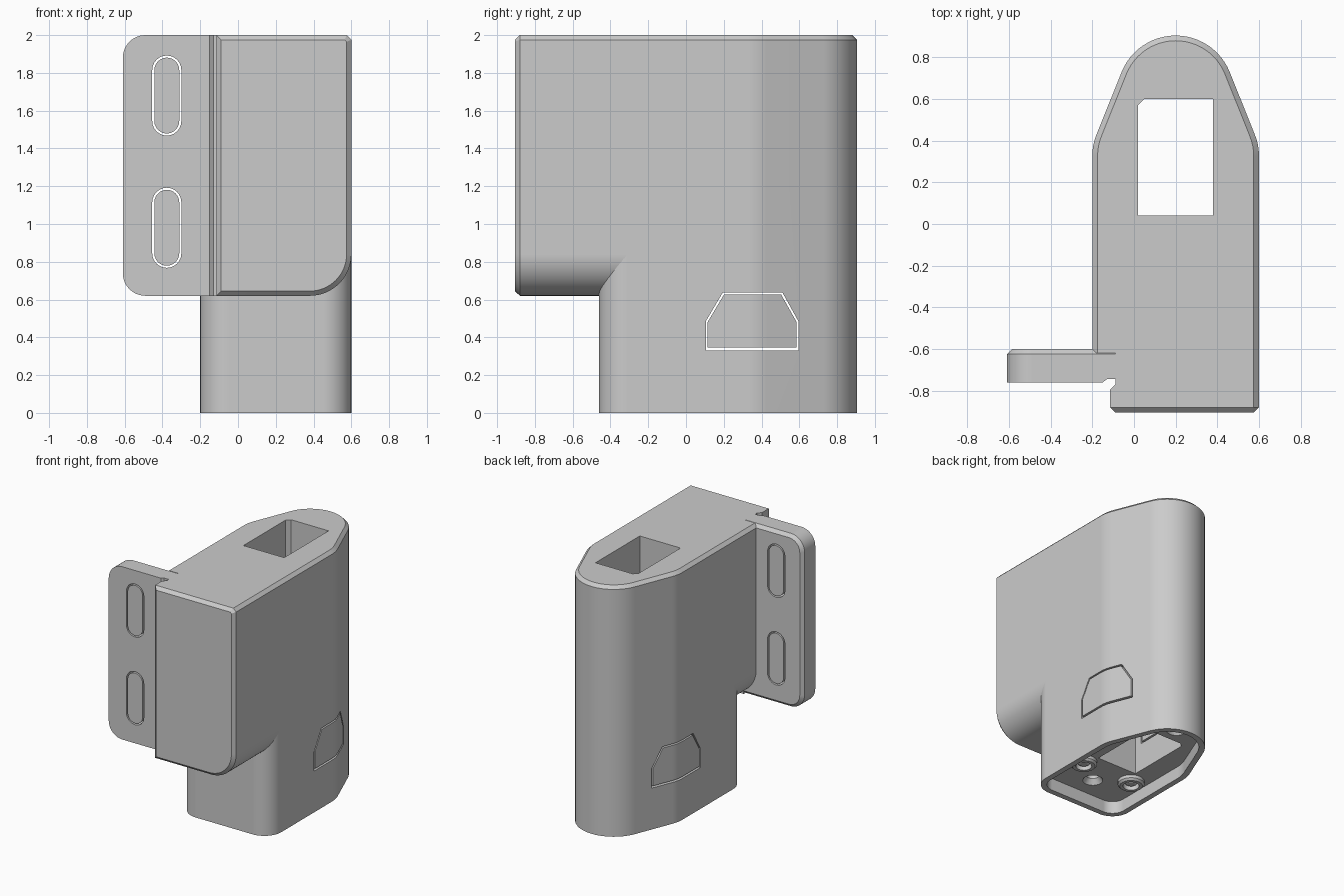
import bpy, bmesh
from math import sin, cos, pi, radians, atan2

cube = bpy.data.objects.get("Cube")
if cube:
    bpy.data.objects.remove(cube, do_unlink=True)

grey = bpy.data.materials.new("light_grey_plastic")
grey.use_nodes = True
COLOUR = (0.6, 0.6, 0.6, 1)
grey.diffuse_color = COLOUR
grey.node_tree.nodes["Principled BSDF"].inputs["Base Color"].default_value = COLOUR

BEVEL = 0.025
BASE_Z = 0.62


def loft(name, loops, ring=False):
    """Skin a list of equal-length point loops, capped or closed into a ring."""
    bm = bmesh.new()
    rows = [[bm.verts.new(p) for p in loop] for loop in loops]
    n = len(rows[0])
    pairs = list(zip(rows, rows[1:])) + ([(rows[-1], rows[0])] if ring else [])
    for a, b in pairs:
        for i in range(n):
            j = (i + 1) % n
            bm.faces.new((a[i], a[j], b[j], b[i]))
    if not ring:
        bm.faces.new(rows[0])
        bm.faces.new(rows[-1])
    bmesh.ops.recalc_face_normals(bm, faces=bm.faces)
    mesh = bpy.data.meshes.new(name)
    bm.to_mesh(mesh)
    bm.free()
    obj = bpy.data.objects.new(name, mesh)
    bpy.context.collection.objects.link(obj)
    mesh.materials.append(grey)
    return obj


def arc(cx, cy, r, start, end, steps):
    angles = [radians(start + (end - start) * i / steps) for i in range(steps + 1)]
    return [(cx + r * cos(a), cy + r * sin(a)) for a in angles]


def at_y(points, y):
    return [(a, y, b) for a, b in points]


def at_x(points, x):
    return [(x, a, b) for a, b in points]


def at_z(points, z):
    return [(a, b, z) for a, b in points]


def activate(obj):
    bpy.ops.object.select_all(action='DESELECT')
    obj.select_set(True)
    bpy.context.view_layer.objects.active = obj


def cut(obj, cutter):
    activate(obj)
    mod = obj.modifiers.new("cut", 'BOOLEAN')
    mod.operation = 'DIFFERENCE'
    mod.solver = 'EXACT'
    mod.object = cutter
    bpy.ops.object.modifier_apply(modifier=mod.name)
    bpy.data.objects.remove(cutter, do_unlink=True)


def finish(obj):
    activate(obj)
    bpy.ops.object.shade_smooth_by_angle(angle=radians(18))
    mod = obj.modifiers.new("even_shading", 'WEIGHTED_NORMAL')
    mod.keep_sharp = True


def body_profile(i):
    """Plan outline of the main body, inset by i: rounded front, tapered nose."""
    half = 0.4 - i
    bend_y = 0.38 - 0.19 * i
    taper = 22
    nose = arc(0, 0.625, 0.28 - i, taper, 90, 12)
    tx, ty = nose[0]
    dx, dy = tx - half, ty - bend_y
    p0, p2 = (half, bend_y - 0.05), (half + dx * 0.14, bend_y + dy * 0.14)
    bend = []
    for k in range(5):
        t = k / 4
        bend.append(tuple((1 - t) ** 2 * a + 2 * t * (1 - t) * b + t * t * c
                          for a, b, c in zip(p0, (half, bend_y), p2)))
    right = arc(0.25, -0.31, 0.15 - i, -90, 0, 12) + bend + nose
    left = [(-x, y) for x, y in reversed(right[:-1])]
    return [(x + 0.2, y) for x, y in right + left]


# Main body with a chamfered top
body = loft("main_body", [at_z(body_profile(0), 0),
                          at_z(body_profile(0), 2 - BEVEL),
                          at_z(body_profile(BEVEL), 2)])

# Recess in the underside, then the cable channel through the full height
cut(body, loft("recess_cutter", [at_z(body_profile(0.045), -0.1),
                                 at_z(body_profile(0.045), 0.1)]))
channel = [(0.02, 0.04), (0.38, 0.04), (0.38, 0.6), (0.05, 0.6), (0.02, 0.57)]
cut(body, loft("channel_cutter", [at_z(channel, -0.2), at_z(channel, 2.2)]))

# Countersunk holes on the centre line and plain screw holes at the sides
for y in (-0.24, 0.73):
    cut(body, loft("hole_cutter", [at_z(arc(0.2, y, r, 0, 345, 23), z)
                                   for r, z in ((0.09, 0.08), (0.045, 0.14), (0.045, 0.3))]))
for x in (-0.03, 0.43):
    cut(body, loft("hole_cutter", [at_z(arc(x, -0.07, 0.06, 0, 345, 23), z)
                                   for z in (0.05, 0.3)]))

# Thin outline groove of the side knockouts, through both walls
outer = [(0.105, 0.33), (0.595, 0.33), (0.595, 0.485), (0.51, 0.638), (0.195, 0.638), (0.105, 0.485)]
inner = [(0.115, 0.345), (0.585, 0.345), (0.585, 0.482), (0.504, 0.626), (0.201, 0.626), (0.115, 0.482)]
cut(body, loft("knockout_cutter", [at_x(outer, -0.4), at_x(outer, 0.8),
                                   at_x(inner, 0.8), at_x(inner, -0.4)], ring=True))
finish(body)

# Raised collars and screw heads in the underside
for side, x in (("right", -0.03), ("left", 0.43)):
    section = ((0.1, 0.11), (0.1, 0.075), (0.085, 0.06), (0.06, 0.06), (0.06, 0.11))
    finish(loft(side + "_screw_collar", [at_z(arc(x, -0.07, r, 0, 345, 23), z)
                                         for r, z in section], ring=True))
    finish(loft(side + "_screw", [at_z(arc(x, -0.07, r, 0, 345, 23), z)
                                  for r, z in ((0.03, 0.075), (0.045, 0.085), (0.045, 0.2))]))

# Bridge between body and front housing, with rounded lower edges
bridge = (arc(-0.2 + 0.22, BASE_Z + 0.22, 0.22, 180, 270, 16)
          + arc(0.6 - 0.22, BASE_Z + 0.22, 0.22, 270, 360, 16)
          + [(0.6, 2 - BEVEL), (0.6 - BEVEL, 2), (-0.2 + BEVEL, 2), (-0.2, 2 - BEVEL)])
finish(loft("bridge", [at_y(bridge, -0.62), at_y(bridge, -0.28)]))


# Front housing: chamfered face, one rounded lower corner, relief step on its side
def housing_profile(left, i=0):
    r = 0.22 - i
    c = BEVEL - 0.6 * i
    right, low, top = 0.6 - i, BASE_Z + i, 2 - i
    return ([(left + i, low)] + arc(right - r, low + r, r, 270, 360, 16)
            + [(right, top - c), (right - c, top), (left + i, top)])


finish(loft("front_housing", [at_y(housing_profile(-0.115, BEVEL), -0.905),
                              at_y(housing_profile(-0.115), -0.88),
                              at_y(housing_profile(-0.115), -0.795),
                              at_y(housing_profile(-0.09), -0.77),
                              at_y(housing_profile(-0.09), -0.6)]))


# Mounting flange: rounded outer corners, chamfered back edge
def flange_profile(right, i=0):
    r = 0.12 - i
    cx = -0.61 + 0.12
    return ([(right, 2 - i)] + arc(cx, 2 - 0.12, r, 90, 180, 12)
            + arc(cx, BASE_Z + 0.12, r, 180, 270, 12) + [(right, BASE_Z + i)])


flange = loft("mounting_flange", [at_y(flange_profile(-0.15), -0.76),
                                  at_y(flange_profile(-0.13), -0.745),
                                  at_y(flange_profile(0), -0.745),
                                  at_y(flange_profile(0), -0.625),
                                  at_y(flange_profile(0, BEVEL), -0.6)])


# Thin outline groove of each slot knockout
def slot(z, r):
    return arc(-0.377, z + 0.135, r, 0, 180, 12) + arc(-0.377, z - 0.135, r, 180, 360, 12)


for z in (0.98, 1.68):
    cut(flange, loft("slot_cutter", [at_y(slot(z, 0.077), -0.9), at_y(slot(z, 0.077), -0.5),
                                     at_y(slot(z, 0.066), -0.5), at_y(slot(z, 0.066), -0.9)], ring=True))
finish(flange)
